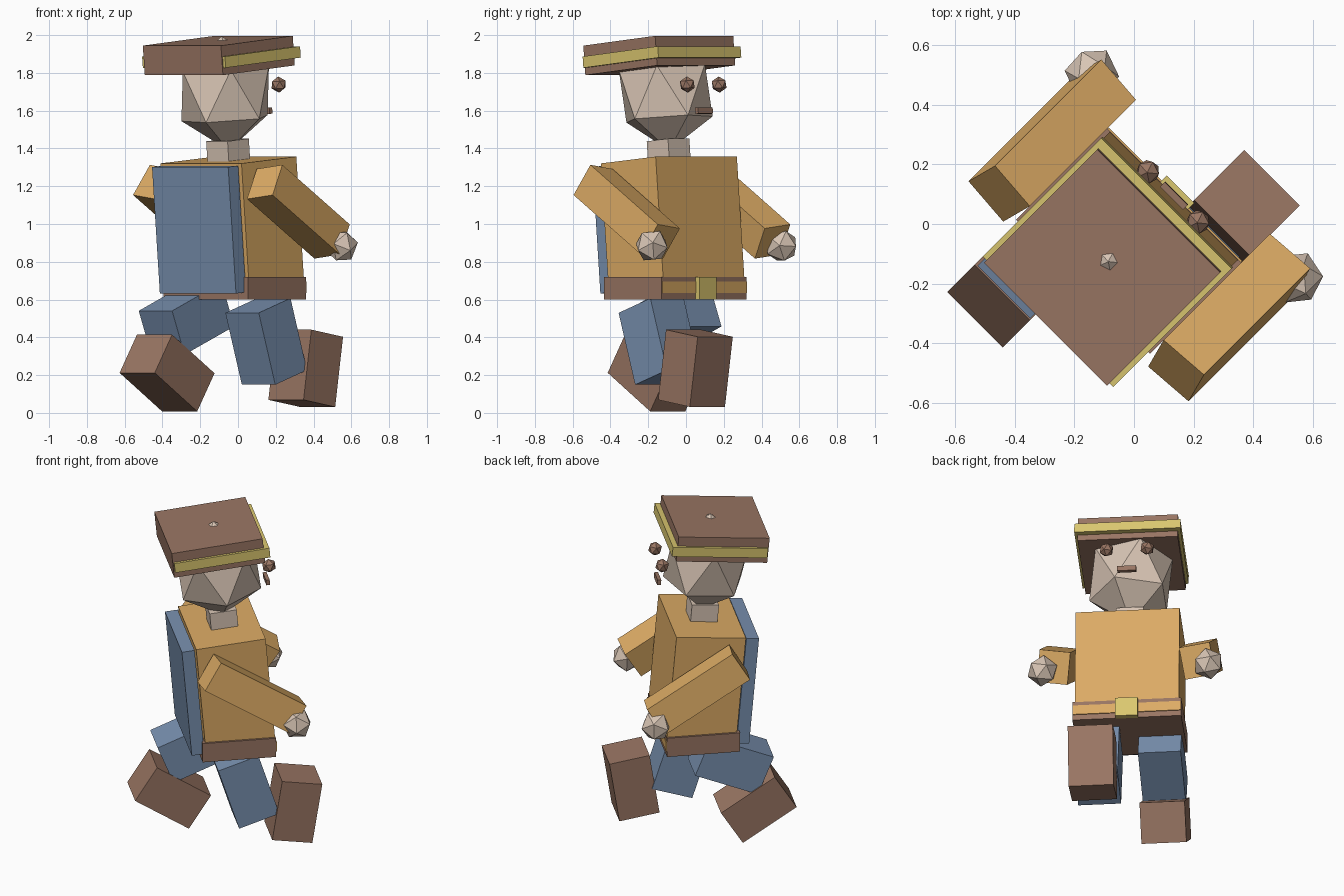
import bpy
from math import radians
from mathutils import Matrix, Vector

cube = bpy.data.objects.get("Cube")
if cube:
    bpy.data.objects.remove(cube, do_unlink=True)


def material(name, rgb):
    m = bpy.data.materials.new(name)
    m.use_nodes = True
    m.diffuse_color = (*rgb, 1)
    m.node_tree.nodes["Principled BSDF"].inputs["Base Color"].default_value = (*rgb, 1)
    return m


TAN = material("tan_cloth", (0.72, 0.41, 0.13))
BLUE = material("blue_cloth", (0.19, 0.28, 0.43))
BROWN = material("brown_leather", (0.32, 0.18, 0.125))
YELLOW = material("yellow_trim", (0.70, 0.57, 0.16))
SKIN = material("pale_skin", (0.69, 0.56, 0.46))

# The figure is laid out facing -y, then turned as a whole
TURN = Matrix.Rotation(radians(135), 4, 'Z')
MID = -0.028
LEAN = -5


def place(name, mat, loc, size, pitch, roll):
    ob = bpy.context.object
    ob.name = ob.data.name = name
    ob.data.materials.append(mat)
    rot = Matrix.Rotation(radians(pitch), 4, 'X') @ Matrix.Rotation(radians(roll), 4, 'Y')
    ob.data.transform(Matrix.Diagonal((*size, 1)))
    ob.matrix_world = TURN @ Matrix.Translation(Vector(loc)) @ rot
    return ob


def box(name, mat, loc, size, pitch=0, roll=0):
    bpy.ops.mesh.primitive_cube_add(size=1)
    return place(name, mat, loc, size, pitch, roll)


def ball(name, mat, loc, radii, pitch=0, roll=0):
    bpy.ops.mesh.primitive_ico_sphere_add(subdivisions=1, radius=1)
    return place(name, mat, loc, radii, pitch, roll)


# Body
box("torso", TAN, (MID, 0.07, 0.99), (0.608, 0.412, 0.70), LEAN)
box("back_panel", BLUE, (MID, 0.32, 0.97), (0.57, 0.075, 0.672), LEAN)
box("neck", SKIN, (MID, 0.10, 1.37), (0.16, 0.16, 0.15), LEAN)

# Belt with front stripe and buckle
box("belt", BROWN, (MID, 0.053, 0.66), (0.636, 0.433, 0.12))
box("belt_stripe", TAN, (MID, -0.165, 0.665), (0.634, 0.008, 0.06))
box("belt_buckle", YELLOW, (MID, -0.175, 0.66), (0.13, 0.035, 0.12))

# Head and face
ball("head", SKIN, (MID, 0.124, 1.692), (0.272, 0.272, 0.303), LEAN)
box("mouth", BROWN, (MID, -0.163, 1.60), (0.11, 0.022, 0.033), LEAN)

# Hat and band
box("hat", BROWN, (MID, 0.172, 1.892), (0.585, 0.54, 0.157), LEAN - 0.5)
box("hat_band", YELLOW, (MID, 0.152, 1.884), (0.62, 0.565, 0.06), LEAN - 0.5)

# Paired eyes, arms and hands
for side, s in (("left", 1), ("right", -1)):
    ball(side + "_eye", BROWN, (MID + s * 0.119, -0.157, 1.738), (0.043,) * 3, LEAN)
    box(side + "_arm", TAN, (MID + s * 0.42, -0.004, 1.065), (0.18, 0.595, 0.19), 32, -8 * s)
    ball(side + "_hand", SKIN, (MID + s * 0.485, -0.257, 0.885), (0.092,) * 3, 32, -8 * s)

# Striding legs: right one forward, left one trailing
box("right_leg", BLUE, (-0.205, -0.006, 0.378), (0.25, 0.25, 0.40), -18)
box("right_boot", BROWN, (-0.218, -0.289, 0.236), (0.263, 0.24, 0.376), 9)
box("left_leg", BLUE, (0.147, 0.239, 0.499), (0.25, 0.40, 0.25), -22)
box("left_boot", BROWN, (0.15, 0.381, 0.211), (0.263, 0.24, 0.378), -57.3)
